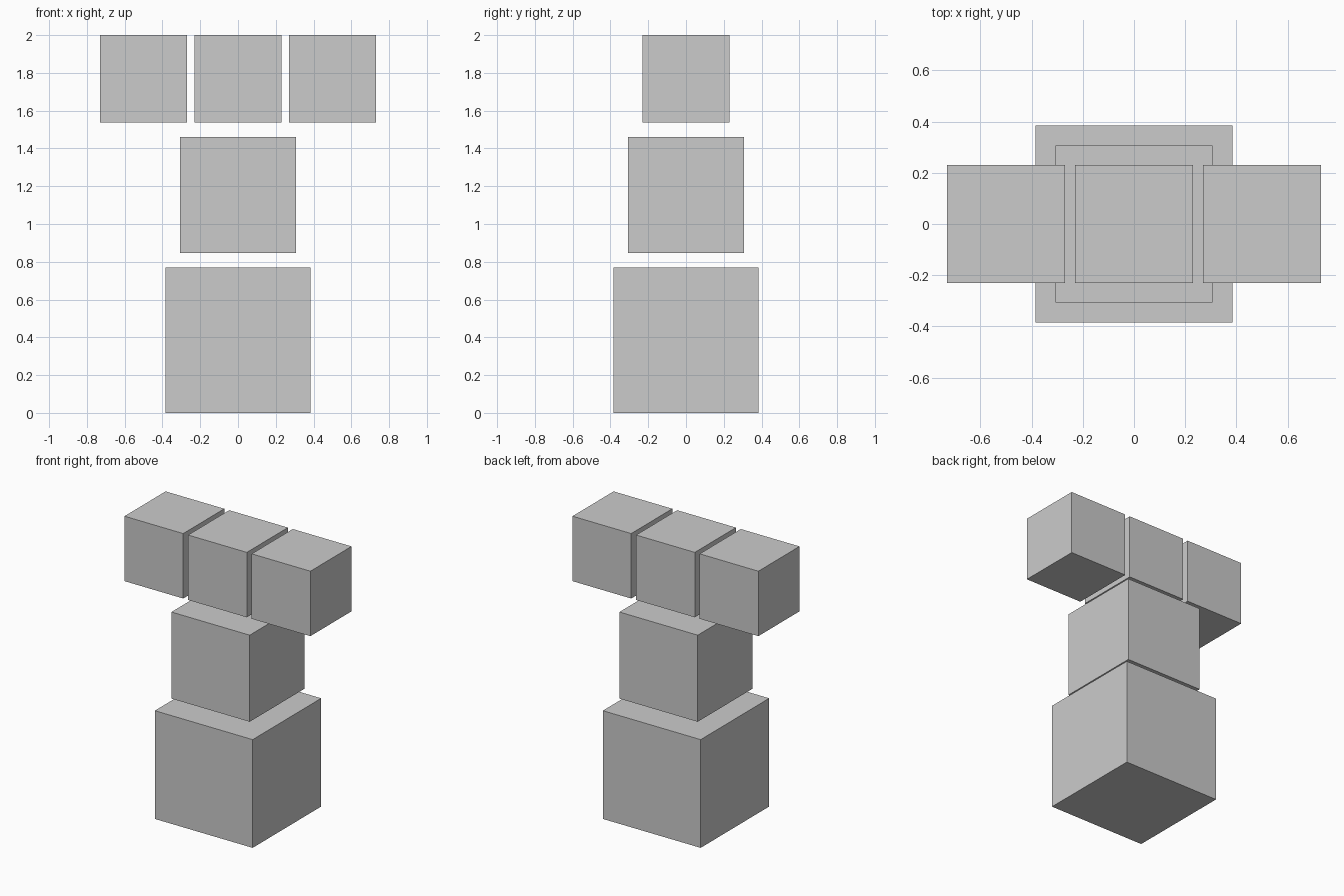
import bpy

if "Cube" in bpy.data.objects:
    bpy.data.objects.remove(bpy.data.objects["Cube"])

U = 1 / 13  # module: the stack is 26 modules tall


def cube(name, size, x, bottom):
    """Cube of a given edge length, sitting at height bottom (in modules)."""
    bpy.ops.mesh.primitive_cube_add(size=size * U,
                                    location=(x * U, 0, (bottom + size / 2) * U))
    bpy.context.object.name = name


# Stacked column of shrinking cubes, one module apart
cube("base_block", 10, 0, 0)
cube("middle_block", 8, 0, 11)

# Row of three equal cubes across the top
for name, x in (("left", -6.5), ("centre", 0), ("right", 6.5)):
    cube(f"top_block_{name}", 6, x, 20)
